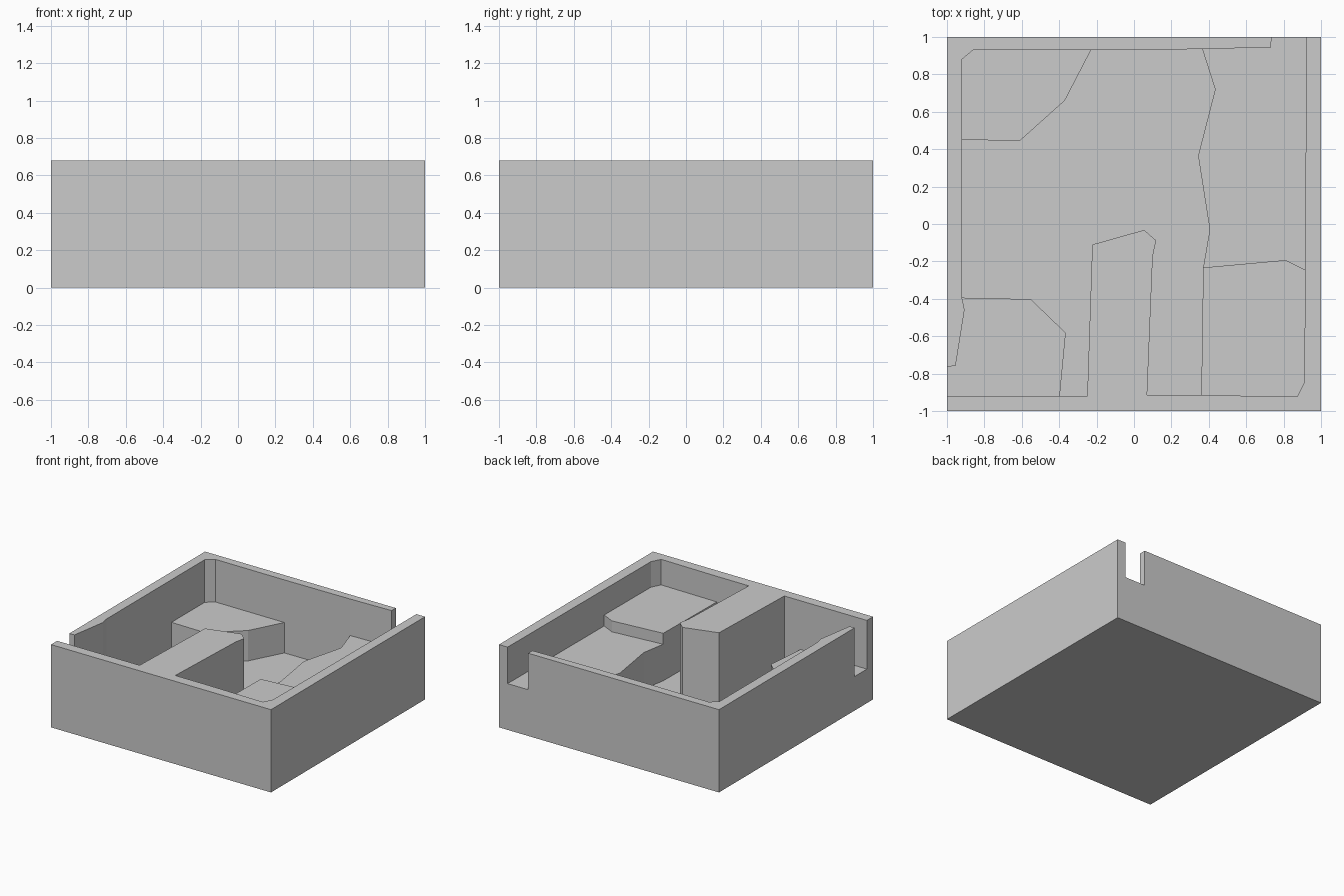
import bpy, bmesh

if "Cube" in bpy.data.objects:
    bpy.data.objects.remove(bpy.data.objects["Cube"])

TOP = 0.68


def prism(name, outline, z0, z1):
    """Upright prism from a plan outline."""
    bm = bmesh.new()
    base = bm.faces.new([bm.verts.new((x, y, z0)) for x, y in outline])
    up = bmesh.ops.extrude_face_region(bm, geom=[base])["geom"]
    verts = [g for g in up if isinstance(g, bmesh.types.BMVert)]
    bmesh.ops.translate(bm, verts=verts, vec=(0, 0, z1 - z0))
    bmesh.ops.recalc_face_normals(bm, faces=bm.faces)
    mesh = bpy.data.meshes.new(name)
    bm.to_mesh(mesh)
    bm.free()
    obj = bpy.data.objects.new(name, mesh)
    bpy.context.collection.objects.link(obj)
    return obj


# Shared borders between the pockets, in plan
back_ledge = [(-.92, .45), (-.61, .445), (-.37, .66), (-.23, .93)]
side_ledge = [(.365, .935), (.434, .72), (.343, .365), (.405, -.03), (.37, -.233)]
side_foot = (.36, -.915)
pier = [(.07, -.915), (.10, -.174), (.118, -.088), (.054, -.032), (-.223, -.11), (-.25, -.92)]
front_ledge = [(-.397, -.92), (-.365, -.582), (-.552, -.402), (-.92, -.394)]
step = [(.37, -.233), (.81, -.193), (.915, -.245)]

# Each pocket: floor height and outline; two run out through wall notches
pockets = {
    "floor_pocket": (.08, back_ledge + side_ledge + [side_foot] + pier + front_ledge),
    "back_ledge_pocket": (.33, back_ledge + [(-.858, .932), (-.92, .88)]),
    "front_ledge_pocket": (.28, front_ledge + [(-.906, -.458), (-.954, -.759),
                                               (-1.1, -.77), (-1.1, -.92)]),
    "side_ledge_pocket": (.38, side_ledge + step[1:] + [(.922, 1.1), (.737, 1.1), (.733, .945)]),
    "step_pocket": (.47, step + [(.911, -.845), (.872, -.923), side_foot]),
}

# Solid block with the pockets carved out
tray = prism("terrain_tray", [(-1, -1), (1, -1), (1, 1), (-1, 1)], 0, TOP)
bpy.context.view_layer.objects.active = tray
for name, (height, outline) in pockets.items():
    cutter = prism(name, outline, height, TOP + .2)
    cutter.hide_render = True
    mod = tray.modifiers.new(name, "BOOLEAN")
    mod.operation = "DIFFERENCE"
    mod.solver = "EXACT"
    mod.object = cutter
    bpy.ops.object.modifier_apply(modifier=mod.name)
    bpy.data.objects.remove(cutter)
